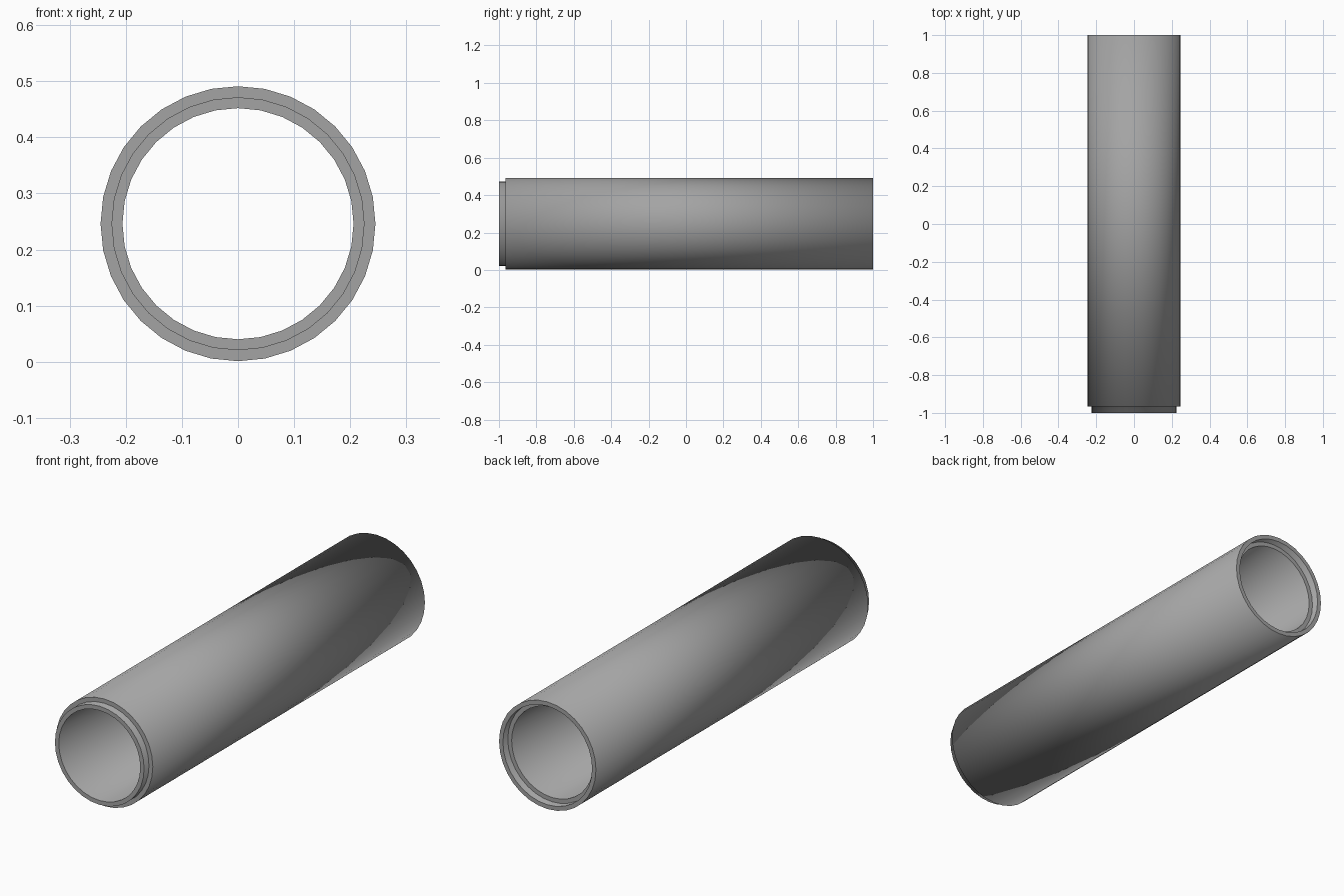
import bpy, bmesh
from math import sin, cos, tau

if "Cube" in bpy.data.objects:
    bpy.data.objects.remove(bpy.data.objects["Cube"])

SIDES = 32
CENTRE_Z = 0.246
R_OUT, R_MID, R_IN = 0.245, 0.2255, 0.206
STEP = 0.035

# Closed wall profile (radius, y): spigot at the front, matching socket at the back
profile = [
    (R_IN, -1), (R_MID, -1), (R_MID, -1 + STEP), (R_OUT, -1 + STEP),
    (R_OUT, 1), (R_MID, 1), (R_MID, 1 - STEP), (R_IN, 1 - STEP),
]

# Pipe wall: revolve the profile around the long axis
bm = bmesh.new()
rings = []
for r, y in profile:
    rings.append([bm.verts.new((r * sin(tau * i / SIDES), y,
                                CENTRE_Z + r * cos(tau * i / SIDES)))
                  for i in range(SIDES)])
for k, a in enumerate(rings):
    b = rings[(k + 1) % len(rings)]
    for i in range(SIDES):
        j = (i + 1) % SIDES
        bm.faces.new((a[i], a[j], b[j], b[i])).smooth = True
bmesh.ops.recalc_face_normals(bm, faces=bm.faces[:])
mesh = bpy.data.meshes.new("pipe_section")
bm.to_mesh(mesh)
bm.free()

# Shading: flat end rings, walls blended smoothly over their rims
soft = [n.vector.copy() for n in mesh.vertex_normals]
normals = [None] * len(mesh.loops)
for p in mesh.polygons:
    for li in p.loop_indices:
        flat = abs(p.normal.y) > 0.9
        normals[li] = p.normal.copy() if flat else soft[mesh.loops[li].vertex_index]
mesh.normals_split_custom_set(normals)

# Dark grey finish
grey = bpy.data.materials.new("dark_grey")
grey.diffuse_color = (0.37, 0.37, 0.37, 1)
grey.use_nodes = True
grey.node_tree.nodes["Principled BSDF"].inputs["Base Color"].default_value = grey.diffuse_color
mesh.materials.append(grey)

pipe = bpy.data.objects.new("pipe_section", mesh)
bpy.context.collection.objects.link(pipe)
